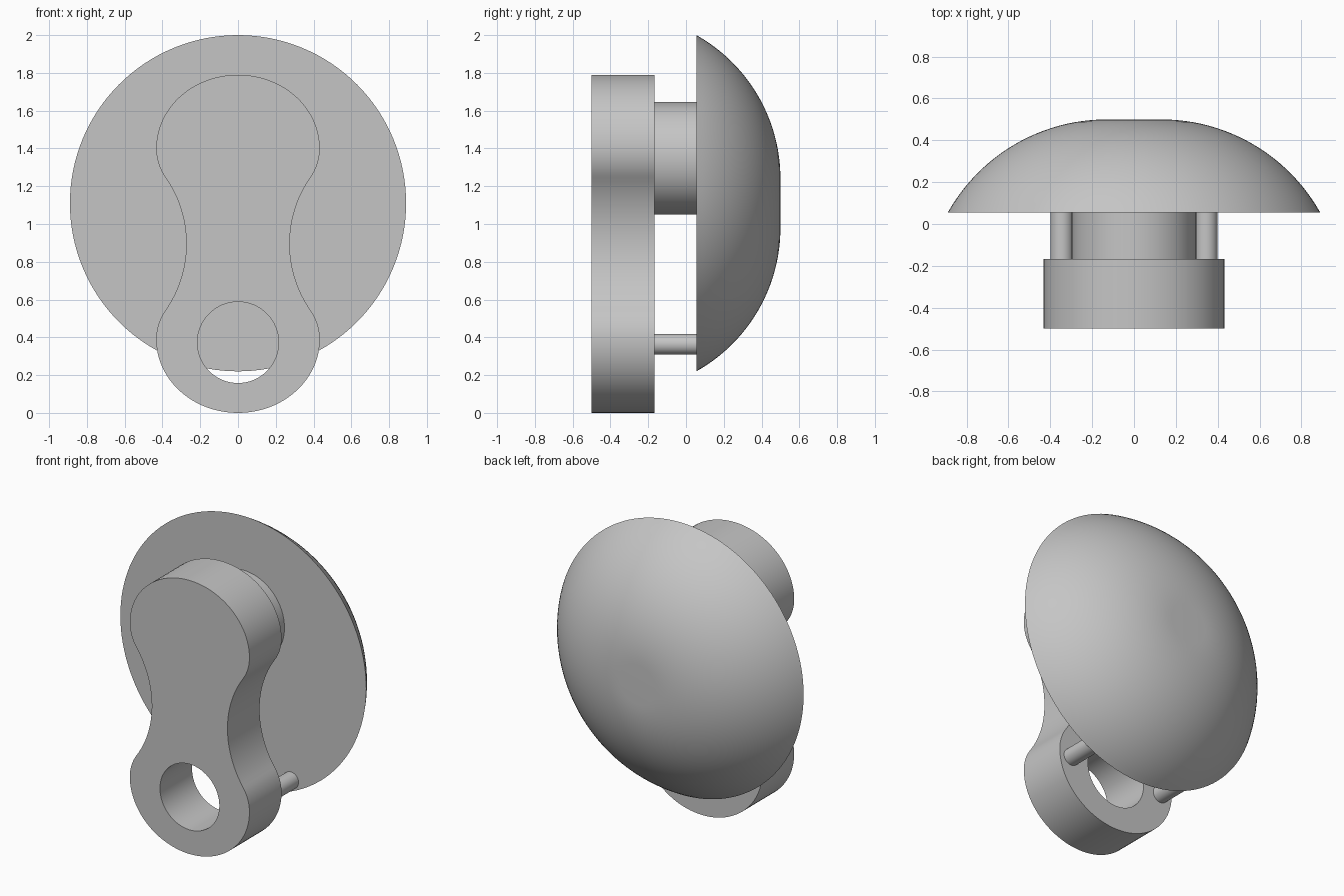
import bpy, bmesh
from math import sin, cos, pi, radians, asin, sqrt
from mathutils import Vector, Matrix

cube = bpy.data.objects.get("Cube")
if cube:
    bpy.data.objects.remove(cube, do_unlink=True)

# Single grey material
grey = bpy.data.materials.new("plain grey")
grey.use_nodes = True
colour = (0.56, 0.56, 0.56, 1)
grey.diffuse_color = colour
grey.node_tree.nodes["Principled BSDF"].inputs["Base Color"].default_value = colour

PLATE_FRONT, PLATE_BACK, DOME_FACE, DOME_PEAK = -0.5, -0.168, 0.055, 0.5


def finish(obj):
    bpy.ops.object.select_all(action='DESELECT')
    obj.select_set(True)
    bpy.context.view_layer.objects.active = obj
    bpy.ops.object.shade_smooth_by_angle(angle=radians(30))


def add_mesh(name, bm):
    bmesh.ops.remove_doubles(bm, verts=bm.verts, dist=0.0005)
    bmesh.ops.recalc_face_normals(bm, faces=bm.faces)
    mesh = bpy.data.meshes.new(name)
    bm.to_mesh(mesh)
    bm.free()
    mesh.materials.append(grey)
    obj = bpy.data.objects.new(name, mesh)
    bpy.context.collection.objects.link(obj)
    finish(obj)


def rod(name, x, z, radius, sides):
    bm = bmesh.new()
    middle = Vector((x, (PLATE_BACK + DOME_FACE) / 2, z))
    bmesh.ops.create_cone(bm, cap_ends=True, segments=sides, radius1=radius, radius2=radius,
                          depth=DOME_FACE - PLATE_BACK,
                          matrix=Matrix.Translation(middle) @ Matrix.Rotation(pi / 2, 4, 'X'))
    add_mesh(name, bm)


def arc(cx, cz, rx, rz, start, end, steps):
    angles = [start + (end - start) * i / steps for i in range(steps + 1)]
    return [(cx + rx * cos(a), cz + rz * sin(a)) for a in angles]


# Dome: flat face, tangent arc and small flat crown, revolved about y
RIM, CROWN = 0.89, 0.13
reach, rise = RIM - CROWN, DOME_PEAK - DOME_FACE
bow = (reach ** 2 + rise ** 2) / (2 * rise)
tilt = asin(reach / bow)
profile = [(0, DOME_FACE)]
profile += arc(CROWN, DOME_PEAK - bow, bow, bow, pi / 2 - tilt, pi / 2, 24)
profile += [(0, DOME_PEAK)]
bm = bmesh.new()
centre = Vector((0, 0, 1.11))
verts = [bm.verts.new(centre + Vector((r, y, 0))) for r, y in profile]
edges = [bm.edges.new(pair) for pair in zip(verts, verts[1:])]
bmesh.ops.spin(bm, geom=verts + edges, cent=centre, axis=(0, 1, 0), angle=2 * pi, steps=128)
add_mesh("dome", bm)

# Plate outline: rounded head, shoulder arc and waist arc, mirrored both ways
MID, WAIST, HEAD_Z, HALF_W, TOP = 0.895, 0.275, 1.4, 0.433, 1.79
bend = radians(35)
shoulder = 0.265
waist_r = (HEAD_Z - MID) / sin(bend) - shoulder
waist_x = HALF_W - shoulder + (shoulder + waist_r) * cos(bend)
quarter = arc(0, HEAD_Z, HALF_W, TOP - HEAD_Z, pi / 2, 0, 24)
quarter += arc(HALF_W - shoulder, HEAD_Z, shoulder, shoulder, 0, -bend, 8)[1:]
quarter += arc(waist_x, MID, waist_r, waist_r, pi - bend, pi, 12)[1:]
right = quarter + [(x, 2 * MID - z) for x, z in reversed(quarter[:-1])]
outline = right + [(-x, z) for x, z in reversed(right[1:-1])]
hole = arc(0, 0.373, 0.215, 0.215, 0, 2 * pi, 64)[:-1]

# Plate: filled outline with round hole, extruded in depth
curve = bpy.data.curves.new("plate", 'CURVE')
curve.dimensions = '2D'
curve.fill_mode = 'BOTH'
curve.extrude = (PLATE_BACK - PLATE_FRONT) / 2
for loop in (outline, hole):
    spline = curve.splines.new('POLY')
    spline.points.add(len(loop) - 1)
    for point, (x, z) in zip(spline.points, loop):
        point.co = (x, z, 0, 1)
    spline.use_cyclic_u = True
helper = bpy.data.objects.new("plate_outline", curve)
bpy.context.collection.objects.link(helper)
bpy.context.view_layer.update()
bm = bmesh.new()
bm.from_mesh(helper.evaluated_get(bpy.context.evaluated_depsgraph_get()).to_mesh())
bpy.data.objects.remove(helper, do_unlink=True)
bm.transform(Matrix.Translation((0, (PLATE_FRONT + PLATE_BACK) / 2, 0)) @ Matrix.Rotation(pi / 2, 4, 'X'))
add_mesh("plate", bm)

# Post and two pins joining plate to dome
rod("post", 0, 1.348, 0.298, 96)
for side, x in (("left", 0.345), ("right", -0.345)):
    rod(side + "_pin", x, 0.363, 0.055, 32)
